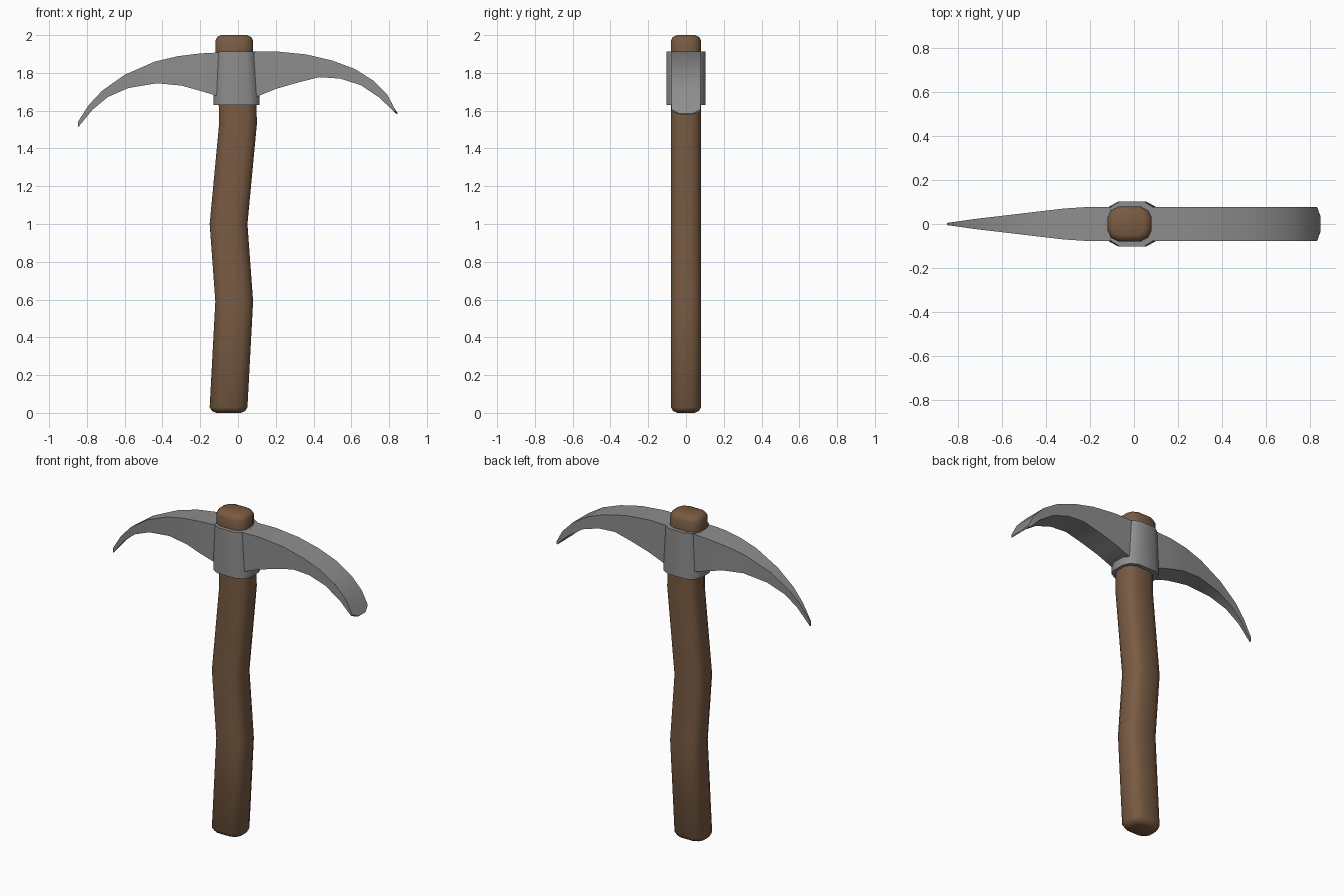
import bpy, bmesh, math

cube = bpy.data.objects.get("Cube")
if cube:
    bpy.data.objects.remove(cube, do_unlink=True)


def material(name, color):
    m = bpy.data.materials.new(name)
    m.use_nodes = True
    m.diffuse_color = (*color, 1)
    m.node_tree.nodes["Principled BSDF"].inputs["Base Color"].default_value = (*color, 1)
    return m


wood = material("brown wood", (0.19, 0.105, 0.055))
steel = material("grey steel", (0.27, 0.27, 0.27))


def loft(name, rings, mat, angle):
    """Skin a list of closed rings and cap both ends."""
    bm = bmesh.new()
    loops = [[bm.verts.new(p) for p in ring] for ring in rings]
    n = len(loops[0])
    for a, b in zip(loops, loops[1:]):
        for i in range(n):
            j = (i + 1) % n
            bm.faces.new((a[i], a[j], b[j], b[i]))
    bm.faces.new(loops[0])
    bm.faces.new(loops[-1])
    bmesh.ops.recalc_face_normals(bm, faces=bm.faces)
    mesh = bpy.data.meshes.new(name)
    bm.to_mesh(mesh)
    bm.free()
    mesh.materials.append(mat)
    obj = bpy.data.objects.new(name, mesh)
    bpy.context.collection.objects.link(obj)
    bpy.ops.object.select_all(action="DESELECT")
    obj.select_set(True)
    bpy.context.view_layer.objects.active = obj
    bpy.ops.object.shade_smooth_by_angle(angle=math.radians(angle))
    return obj


def rounded_ring(cx, z, hx, hy, inset=0):
    """Twelve-sided rounded rectangle."""
    hx, hy = hx - inset, hy - inset
    quarter = [(1, 0.38), (0.85, 0.77), (0.5, 1)]
    pts = quarter + [(-x, y) for x, y in reversed(quarter)]
    pts += [(-x, -y) for x, y in pts]
    return [(cx + x * hx, y * hy, z) for x, y in pts]


# Crooked handle: centre x, height, inset of the rounded ends
handle_path = [(-0.05, 0, 0.035), (-0.05, 0.01, 0.012), (-0.05, 0.03, 0),
               (-0.02, 0.59, 0), (-0.05, 1.0, 0), (0, 1.53, 0), (-0.002, 1.63, 0),
               (-0.02, 1.91, 0), (-0.02, 1.97, 0), (-0.02, 1.99, 0.01), (-0.02, 2.0, 0.03)]
loft("handle", [rounded_ring(x, z, 0.1, 0.08, i) for x, z, i in handle_path], wood, 50)

# Collar around the handle
loft("collar", [rounded_ring(-0.008, 1.63, 0.123, 0.103),
                rounded_ring(-0.008, 1.68, 0.123, 0.103),
                rounded_ring(-0.01, 1.912, 0.108, 0.103)], steel, 50)

# Curved head from pick tip to adze edge: top x, top z, bottom x, bottom z, half width
head = [(-0.848, 1.54, -0.848, 1.51, 0.005), (-0.79, 1.63, -0.77, 1.605, 0.013),
        (-0.72, 1.705, -0.69, 1.672, 0.023), (-0.6, 1.79, -0.58, 1.72, 0.037),
        (-0.44, 1.86, -0.43, 1.745, 0.056), (-0.32, 1.888, -0.3, 1.733, 0.07),
        (-0.2, 1.903, -0.2, 1.705, 0.078), (-0.1, 1.908, -0.1, 1.675, 0.077),
        (0.1, 1.912, 0.1, 1.675, 0.077), (0.2, 1.914, 0.2, 1.715, 0.077),
        (0.36, 1.898, 0.31, 1.747, 0.077), (0.5, 1.865, 0.43, 1.777, 0.077),
        (0.62, 1.82, 0.54, 1.77, 0.077), (0.72, 1.757, 0.65, 1.735, 0.077),
        (0.79, 1.685, 0.75, 1.668, 0.077), (0.83, 1.61, 0.825, 1.595, 0.077)]
rings = []
for tx, tz, bx, bz, w in head:
    ys = [-w, -w * 0.45, w * 0.45, w]
    rings.append([(tx, y, tz) for y in ys] + [(bx, y, bz) for y in reversed(ys)])
# Bowed cutting edge
rings.append([(0.832, -0.075, 1.605), (0.846, -0.035, 1.585), (0.846, 0.035, 1.585), (0.832, 0.075, 1.605),
              (0.83, 0.075, 1.595), (0.842, 0.035, 1.58), (0.842, -0.035, 1.58), (0.83, -0.075, 1.595)])
loft("curved_head", rings, steel, 35)
